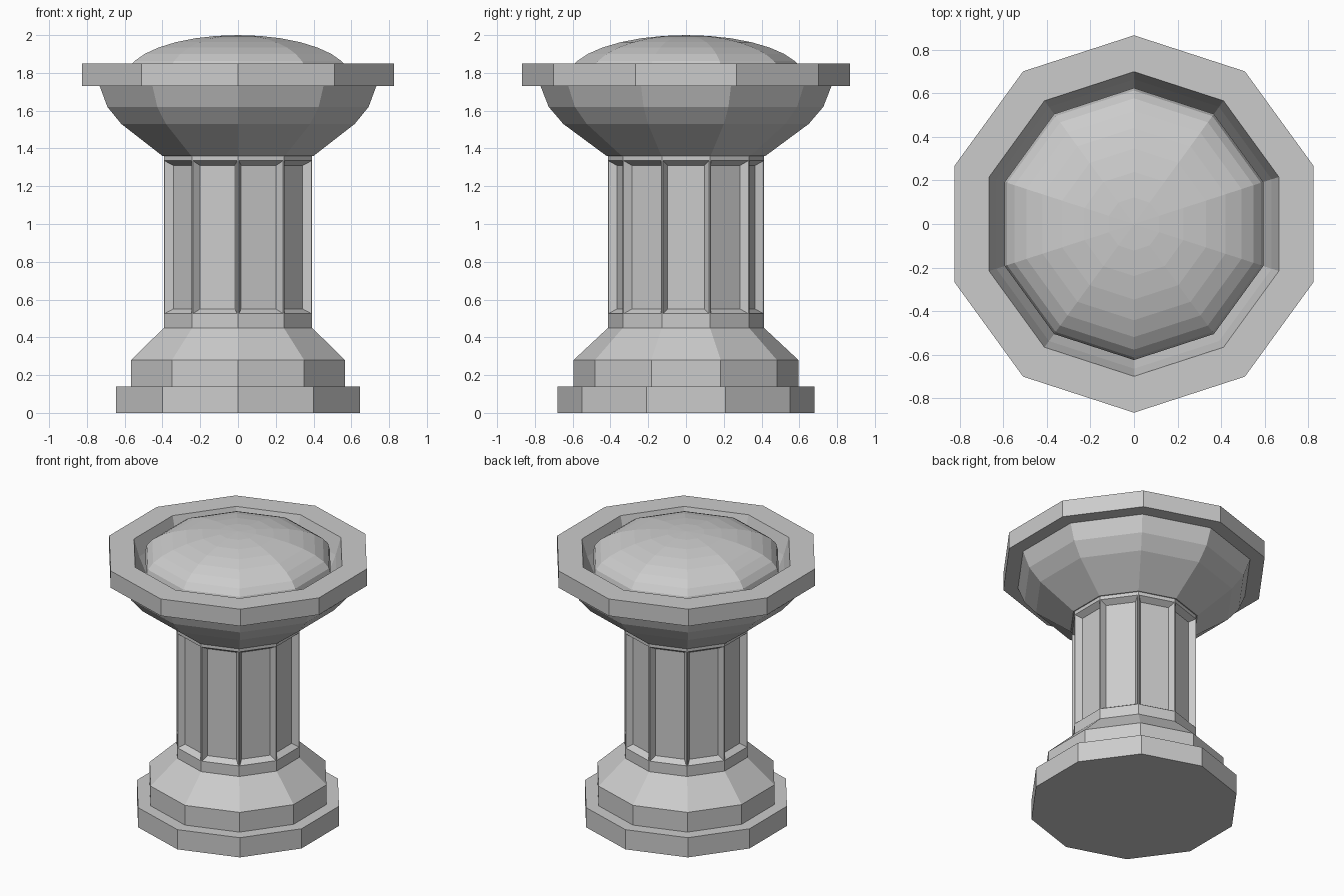
import bpy, bmesh
from math import sin, cos, pi

if "Cube" in bpy.data.objects:
    bpy.data.objects.remove(bpy.data.objects["Cube"])

SIDES = 10


def lathe(name, profile, closed=False, panel_rows=()):
    """Spin an (r, z) profile into a ten-sided solid with corners on the y axis."""
    bm = bmesh.new()
    rings = []
    for r, z in profile:
        if r < 1e-5:
            rings.append([bm.verts.new((0, 0, z))] * SIDES)
        else:
            rings.append([bm.verts.new((r * cos(pi / 2 + 2 * pi * k / SIDES),
                                        r * sin(pi / 2 + 2 * pi * k / SIDES), z))
                          for k in range(SIDES)])
    pairs = list(zip(rings, rings[1:]))
    if closed:
        pairs.append((rings[-1], rings[0]))
    panels = []
    for row, (a, b) in enumerate(pairs):
        for k in range(SIDES):
            n = (k + 1) % SIDES
            corners = list(dict.fromkeys((a[k], a[n], b[n], b[k])))
            face = bm.faces.new(corners)
            if row in panel_rows:
                panels.append(face)
    bmesh.ops.recalc_face_normals(bm, faces=bm.faces[:])
    # Recessed panels with bevelled borders
    if panels:
        bmesh.ops.inset_individual(bm, faces=panels, thickness=0.007)
        bmesh.ops.inset_individual(bm, faces=panels, thickness=0.036, depth=-0.04)
    mesh = bpy.data.meshes.new(name)
    bm.to_mesh(mesh)
    bm.free()
    obj = bpy.data.objects.new(name, mesh)
    bpy.context.collection.objects.link(obj)
    return obj


# Stepped foot with sloping shoulder
lathe("stepped_base", [(0, 0), (0.68, 0), (0.68, 0.14), (0.595, 0.14),
                       (0.595, 0.28), (0.413, 0.45), (0, 0.45)])

# Panelled column shaft
lathe("column_shaft", [(0, 0.45), (0.413, 0.45), (0.413, 0.52), (0.413, 1.34),
                       (0.413, 1.36), (0, 1.36)], panel_rows=(2,))

# Bowl with a wide flat rim and hollow inside
lathe("bowl", [(0, 1.36), (0.42, 1.36), (0.65, 1.53), (0.727, 1.62), (0.77, 1.73),
               (0.867, 1.73), (0.867, 1.85), (0.70, 1.85), (0.665, 1.73),
               (0.62, 1.62), (0, 1.60)])

# Flattened ball resting in the bowl, showing as a dome
RINGS = 16
lathe("dome", [(0.625 * sin(pi * i / RINGS), 1.776 + 0.224 * cos(pi * i / RINGS))
               for i in range(RINGS + 1)])
